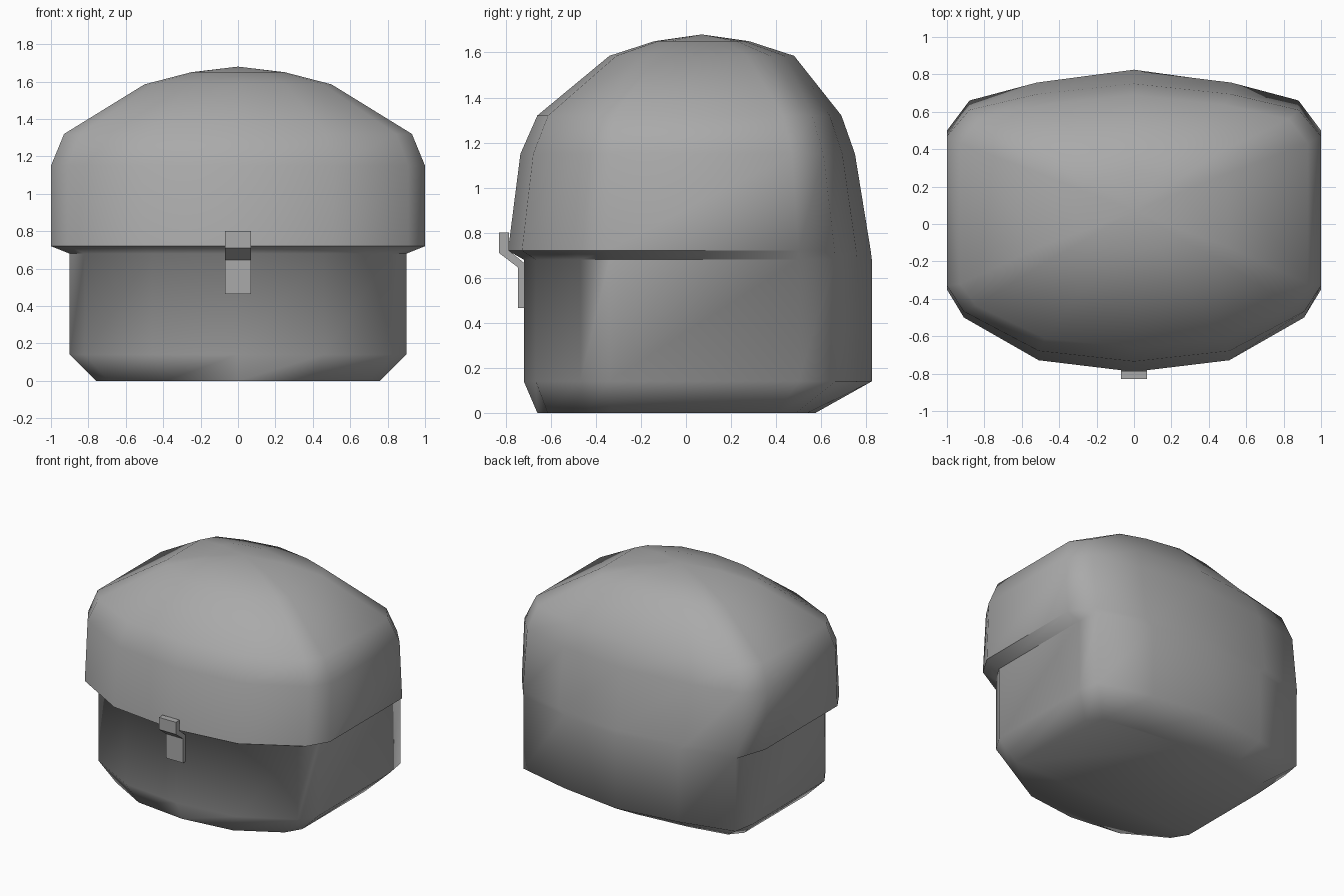
import bpy, bmesh, math

cube = bpy.data.objects.get("Cube")
if cube:
    bpy.data.objects.remove(cube, do_unlink=True)


def make_material(name, value):
    mat = bpy.data.materials.new(name)
    mat.use_nodes = True
    colour = (value, value, value, 1)
    mat.diffuse_color = colour
    mat.node_tree.nodes["Principled BSDF"].inputs["Base Color"].default_value = colour
    return mat


def finish(name, bm, mat):
    bmesh.ops.recalc_face_normals(bm, faces=bm.faces)
    mesh = bpy.data.meshes.new(name)
    bm.to_mesh(mesh)
    bm.free()
    mesh.materials.append(mat)
    obj = bpy.data.objects.new(name, mesh)
    bpy.context.collection.objects.link(obj)
    return obj


def outline(width, front, side_front, side_back, back, corner):
    """Mirrored plan outline: bowed front and back, straight sides."""
    half = []
    for fx, fy in ((0, 1), (.51, .86), (.91, .34), (1, 0)):
        half.append((width * fx, side_front + (front - side_front) * fy))
    for fx, fy in ((1, 0), (corner, .5), (.52, .8), (0, 1)):
        half.append((width * fx, side_back + (back - side_back) * fy))
    return half + [(-x, y) for x, y in reversed(half[1:-1])]


def bridge(bm, low, high):
    count = len(low)
    for i in range(count):
        j = (i + 1) % count
        bm.faces.new((low[i], low[j], high[j], high[i]))


grey = make_material("pouch grey", .4)

# Pouch body and lid, lofted from base to crown
levels = [  # z, half width, front, side front, side back, back, corner
    (0, .76, -.66, -.33, .4, .575, .9),
    (.14, .9, -.72, -.34, .5, .825, .97),
    (.68, .9, -.72, -.34, .5, .825, .97),
    (.72, 1, -.79, -.35, .5, .82, .88),
    (1.15, 1, -.735, -.33, .47, .75, .88),
    (1.32, .93, -.66, -.32, .43, .69, .89),
    (1.585, .5, -.34, -.12, .27, .48, .88),
    (1.65, .25, -.14, -.03, .17, .28, .88),
]
bm = bmesh.new()
rings = []
for z, *plan in levels:
    rings.append([bm.verts.new((x, y, z)) for x, y in outline(*plan)])
for low, high in zip(rings, rings[1:]):
    bridge(bm, low, high)
bm.faces.new(rings[0])
crown = bm.verts.new((0, .07, 1.68))
top = rings[-1]
for i, vert in enumerate(top):
    bm.faces.new((vert, top[(i + 1) % len(top)], crown))
pouch = finish("pouch", bm, grey)
bpy.ops.object.select_all(action="DESELECT")
pouch.select_set(True)
bpy.context.view_layer.objects.active = pouch
bpy.ops.object.shade_smooth_by_angle(angle=math.radians(64))

# Clasp: a bent strip from the lid rim down to the body
profile = [(-.83, .8), (-.83, .71), (-.745, .645), (-.745, .465),
           (-.718, .465), (-.718, .665), (-.785, .72), (-.785, .8)]
bm = bmesh.new()
sides = [[bm.verts.new((x, y, z)) for y, z in profile] for x in (-.07, .07)]
bridge(bm, *sides)
for side in sides:
    bm.faces.new(side)
finish("clasp", bm, grey)
